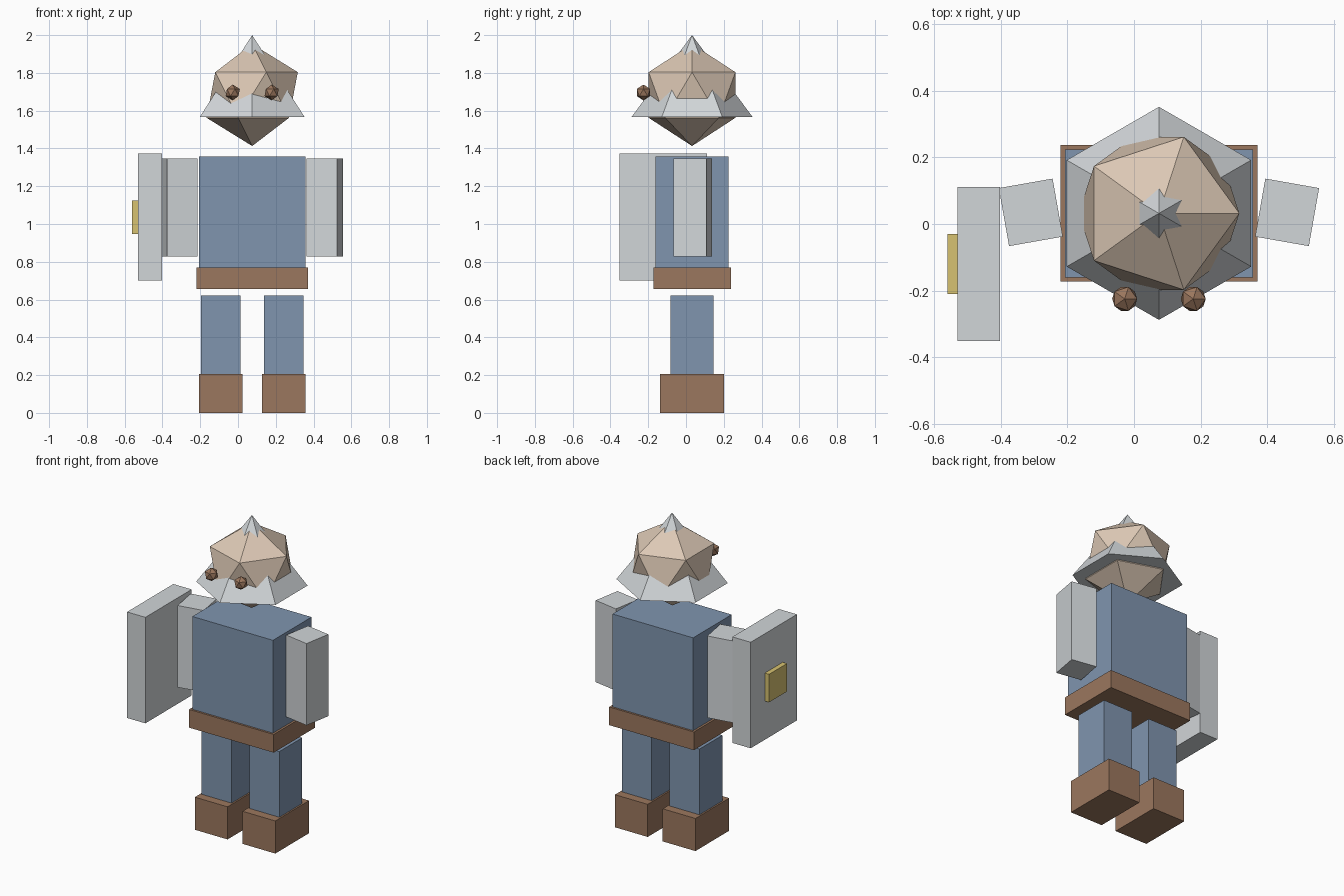
import bpy
from math import radians

cube = bpy.data.objects.get("Cube")
if cube:
    bpy.data.objects.remove(cube, do_unlink=True)

MID_X, MID_Y = 0.075, 0.032


def material(name, rgb):
    m = bpy.data.materials.new(name)
    m.use_nodes = True
    m.diffuse_color = (*rgb, 1)
    m.node_tree.nodes["Principled BSDF"].inputs["Base Color"].default_value = (*rgb, 1)
    return m


blue = material("blue cloth", (0.215, 0.30, 0.43))
brown = material("brown leather", (0.33, 0.185, 0.112))
grey = material("grey metal", (0.64, 0.67, 0.69))
gold = material("gold", (0.68, 0.54, 0.165))
skin = material("skin", (0.72, 0.58, 0.46))


def finish(name, mat):
    ob = bpy.context.object
    ob.name = ob.data.name = name
    ob.data.materials.append(mat)
    return ob


def box(name, mat, centre, size, turn=0):
    """Box of a given full size, turned about z."""
    bpy.ops.mesh.primitive_cube_add(size=1, location=centre, rotation=(0, 0, radians(turn)))
    bpy.context.object.scale = size
    bpy.ops.object.transform_apply(location=False, rotation=False, scale=True)
    return finish(name, mat)


def ball(name, mat, centre, radius):
    """Twenty-sided faceted ball."""
    bpy.ops.mesh.primitive_ico_sphere_add(subdivisions=1, radius=radius, location=centre)
    return finish(name, mat)


# Body
box("torso", blue, (MID_X, MID_Y, 1.063), (0.564, 0.385, 0.588))
box("belt", brown, (MID_X, MID_Y, 0.713), (0.592, 0.41, 0.115))

# Paired parts, placed either side of the body's centre line
for side, s in (("right", -1), ("left", 1)):
    box(side + "_leg", blue, (MID_X + s * 0.167, MID_Y, 0.413), (0.209, 0.228, 0.416))
    box(side + "_boot", brown, (MID_X + s * 0.167, MID_Y, 0.103), (0.229, 0.337, 0.206))
    box(side + "_arm", grey, (MID_X + s * 0.385, 0.035, 1.087), (0.164, 0.177, 0.517), -10 * s)
    ball(side + "_eye", brown, (MID_X + s * 0.103, -0.225, 1.696), 0.042)

# Head poking through a six-sided pointed helmet
ball("head", skin, (MID_X, MID_Y, 1.683), 0.27)
bpy.ops.mesh.primitive_cone_add(vertices=6, radius1=0.32, radius2=0, depth=0.433,
                                location=(MID_X, MID_Y, 1.7835))
finish("helmet", grey)

# Shield with its boss, on the right arm
box("shield", grey, (-0.466, -0.12, 1.037), (0.128, 0.462, 0.67))
box("shield_boss", gold, (-0.54, -0.12, 1.035), (0.04, 0.18, 0.177))
